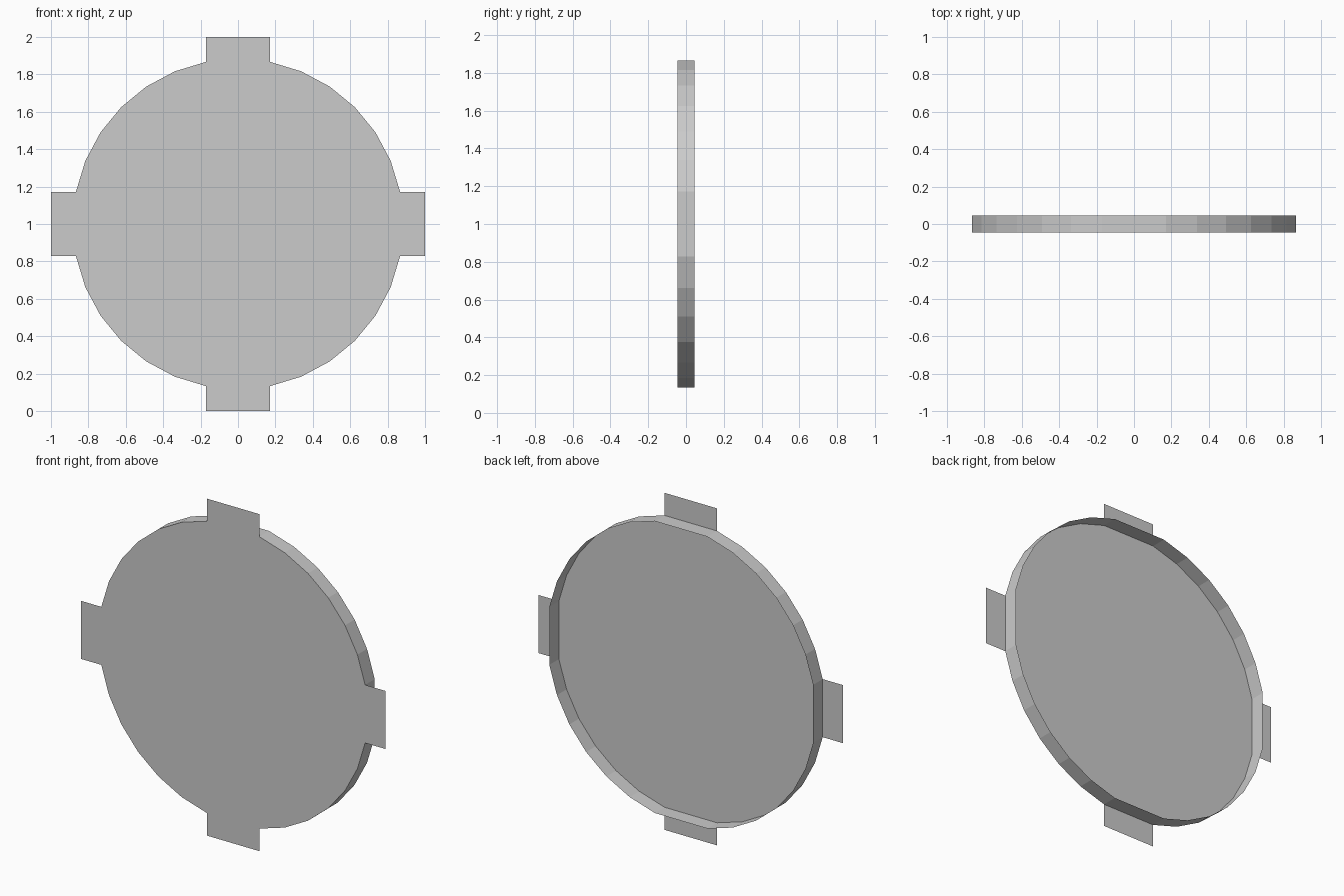
import bpy
import math

if "Cube" in bpy.data.objects:
    bpy.data.objects.remove(bpy.data.objects["Cube"])

R = 0.883          # disc radius
FRONT, BACK = -0.045, 0.045
SEGS = 32


def make_object(name, verts, faces):
    mesh = bpy.data.meshes.new(name)
    mesh.from_pydata(verts, [], faces)
    obj = bpy.data.objects.new(name, mesh)
    bpy.context.collection.objects.link(obj)
    return obj


# Outline: a 32-gon without its four axis corners, leaving flats for the tabs
angles = [2 * math.pi * k / SEGS for k in range(SEGS) if k % 8]
outline = [(R * math.cos(a), 1 + R * math.sin(a)) for a in angles]
n = len(outline)

# Shallow pan: closed front plate and thin rim, open at the back
verts = [(x, y, z) for y in (FRONT, BACK) for x, z in outline]
faces = [tuple(range(n))]
faces += [(i, i + n, (i + 1) % n + n, (i + 1) % n) for i in range(n)]
make_object("round_pan", verts, faces)

# Four flat tabs flush with the front plate
half = R * math.sin(2 * math.pi / SEGS)
inner = R * math.cos(2 * math.pi / SEGS)
for i, side in enumerate(("right", "top", "left", "bottom")):
    c, s = round(math.cos(i * math.pi / 2)), round(math.sin(i * math.pi / 2))
    corners = [(inner, -half), (1, -half), (1, half), (inner, half)]
    tab = [(u * c - v * s, FRONT, 1 + u * s + v * c) for u, v in corners]
    make_object(side + "_tab", tab, [(0, 1, 2, 3)])
